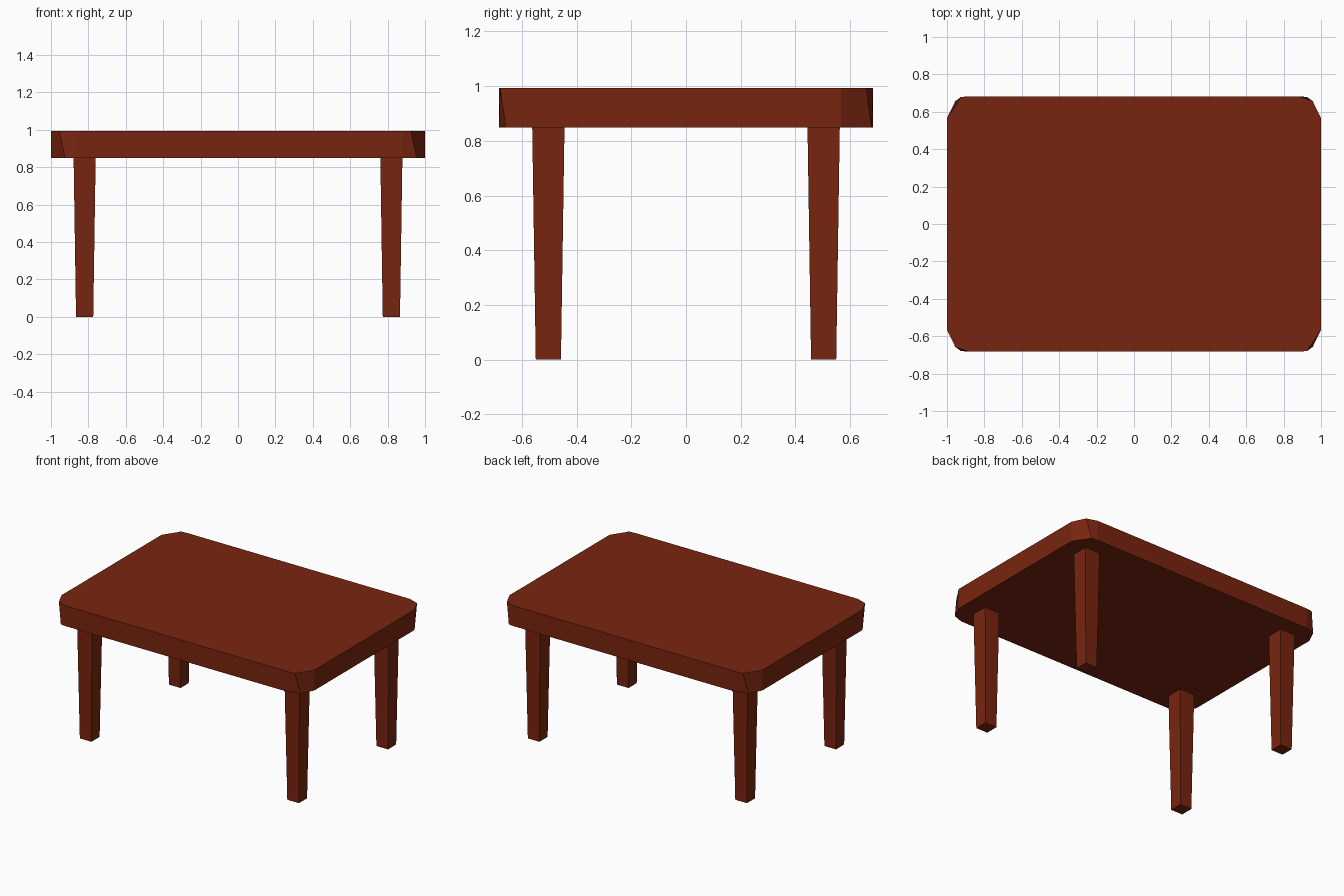
import bpy, bmesh

if "Cube" in bpy.data.objects:
    bpy.data.objects.remove(bpy.data.objects["Cube"])

wood = bpy.data.materials.new("red_brown_wood")
wood.diffuse_color = (0.19, 0.0185, 0.005, 1)
wood.use_nodes = True
wood.node_tree.nodes["Principled BSDF"].inputs["Base Color"].default_value = wood.diffuse_color


def loft(name, bottom, top, z0, z1):
    """Solid between two matching outlines at two heights."""
    bm = bmesh.new()
    lo = [bm.verts.new((x, y, z0)) for x, y in bottom]
    hi = [bm.verts.new((x, y, z1)) for x, y in top]
    n = len(lo)
    bm.faces.new(lo[::-1])
    bm.faces.new(hi)
    for i in range(n):
        j = (i + 1) % n
        bm.faces.new((lo[i], lo[j], hi[j], hi[i]))
    bmesh.ops.recalc_face_normals(bm, faces=bm.faces)
    mesh = bpy.data.meshes.new(name)
    bm.to_mesh(mesh)
    bm.free()
    mesh.materials.append(wood)
    ob = bpy.data.objects.new(name, mesh)
    bpy.context.collection.objects.link(ob)
    return ob


def slab_outline(is_top):
    """Rectangle with faceted corners; the middle corner point shifts from top to bottom."""
    pts = []
    for sx, sy in ((1, 1), (-1, 1), (-1, -1), (1, -1)):
        mid = (0.955, 0.658) if (sx * sy > 0) == is_top else (0.925, 0.679)
        corner = [(1.0, 0.565), mid, (0.88, 0.683)]
        if sx * sy < 0:
            corner.reverse()
        pts += [(sx * x, sy * y) for x, y in corner]
    return pts


def square(cx, cy, h):
    return [(cx - h, cy - h), (cx + h, cy - h), (cx + h, cy + h), (cx - h, cy + h)]


# Table top
loft("table_top", slab_outline(False), slab_outline(True), 0.848, 0.993)

# Four tapered legs
for side, sx in (("left", -1), ("right", 1)):
    for end, sy in (("front", -1), ("back", 1)):
        cx, cy = sx * 0.82, sy * 0.503
        loft(f"{end}_{side}_leg", square(cx, cy, 0.046), square(cx, cy, 0.059), 0, 0.85)
